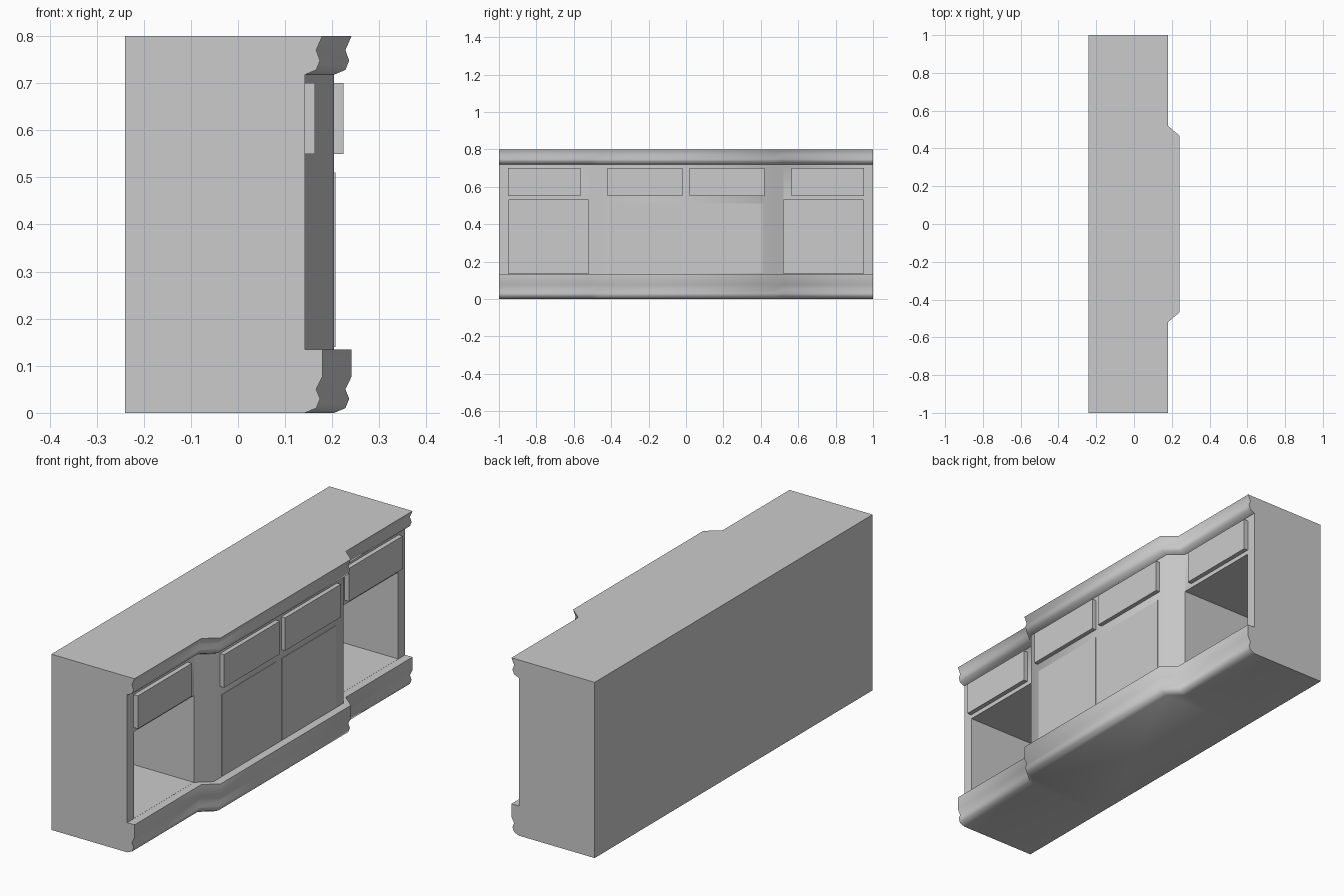
import bpy, bmesh

if "Cube" in bpy.data.objects:
    bpy.data.objects.remove(bpy.data.objects["Cube"])

def box(name, x0, x1, y0, y1, z0, z1):
    bpy.ops.mesh.primitive_cube_add(size=1)
    o = bpy.context.object
    o.name = name
    for v in o.data.vertices:
        v.co.x = x1 if v.co.x > 0 else x0
        v.co.y = y1 if v.co.y > 0 else y0
        v.co.z = z1 if v.co.z > 0 else z0
    return o

# Cabinet carcass: moulded side profile lofted along the length, stepping out in the middle
BACK, STEP = -0.24, 0.062
front = [(0.142, 0), (0.166, 0.01), (0.174, 0.03), (0.166, 0.05), (0.179, 0.077),
         (0.179, 0.135), (0.142, 0.135), (0.142, 0.718), (0.166, 0.728),
         (0.174, 0.748), (0.166, 0.77), (0.179, 0.8)]
stations = [(-1, 0), (-0.52, 0), (-0.468, STEP), (0.468, STEP), (0.52, 0), (1, 0)]

bm = bmesh.new()
rings = []
for y, dx in stations:
    pts = [(BACK, 0)] + [(x + dx, z) for x, z in front] + [(BACK, 0.8)]
    rings.append([bm.verts.new((x, y, z)) for x, z in pts])
n = len(rings[0])
for a, b in zip(rings, rings[1:]):
    for i in range(n):
        j = (i + 1) % n
        bm.faces.new((a[i], a[j], b[j], b[i]))
bm.faces.new(rings[0])
bm.faces.new(rings[-1])
bmesh.ops.recalc_face_normals(bm, faces=bm.faces)
mesh = bpy.data.meshes.new("carcass")
bm.to_mesh(mesh)
bm.free()
carcass = bpy.data.objects.new("carcass", mesh)
bpy.context.collection.objects.link(carcass)

# Open compartments at both ends
for side, (y0, y1) in {"left": (-0.95, -0.521), "right": (0.521, 0.95)}.items():
    cutter = box(side + "_compartment_cutter", -0.22, 0.3, y0, y1, 0.1355, 0.53)
    mod = carcass.modifiers.new(side + "_compartment", 'BOOLEAN')
    mod.operation = 'DIFFERENCE'
    mod.solver = 'EXACT'
    mod.object = cutter
    bpy.context.view_layer.objects.active = carcass
    bpy.ops.object.modifier_apply(modifier=mod.name)
    bpy.data.objects.remove(cutter)

# Drawer fronts and slightly raised doors, mirrored about the middle
for side, s in (("left", -1), ("right", 1)):
    def front_panel(name, x0, x1, a, b, z0, z1):
        y0, y1 = sorted((s * a, s * b))
        return box(side + "_" + name, x0, x1, y0, y1, z0, z1)
    front_panel("outer_drawer", 0.13, 0.163, 0.565, 0.953, 0.55, 0.70)
    front_panel("inner_drawer", 0.19, 0.224, 0.02, 0.42, 0.55, 0.70)
    front_panel("door", 0.19, 0.207, 0.02, 0.41, 0.14, 0.51)

# Soft corner columns on the moulded carcass
bpy.ops.object.select_all(action='DESELECT')
carcass.select_set(True)
bpy.context.view_layer.objects.active = carcass
bpy.ops.object.shade_smooth_by_angle(angle=0.9)
